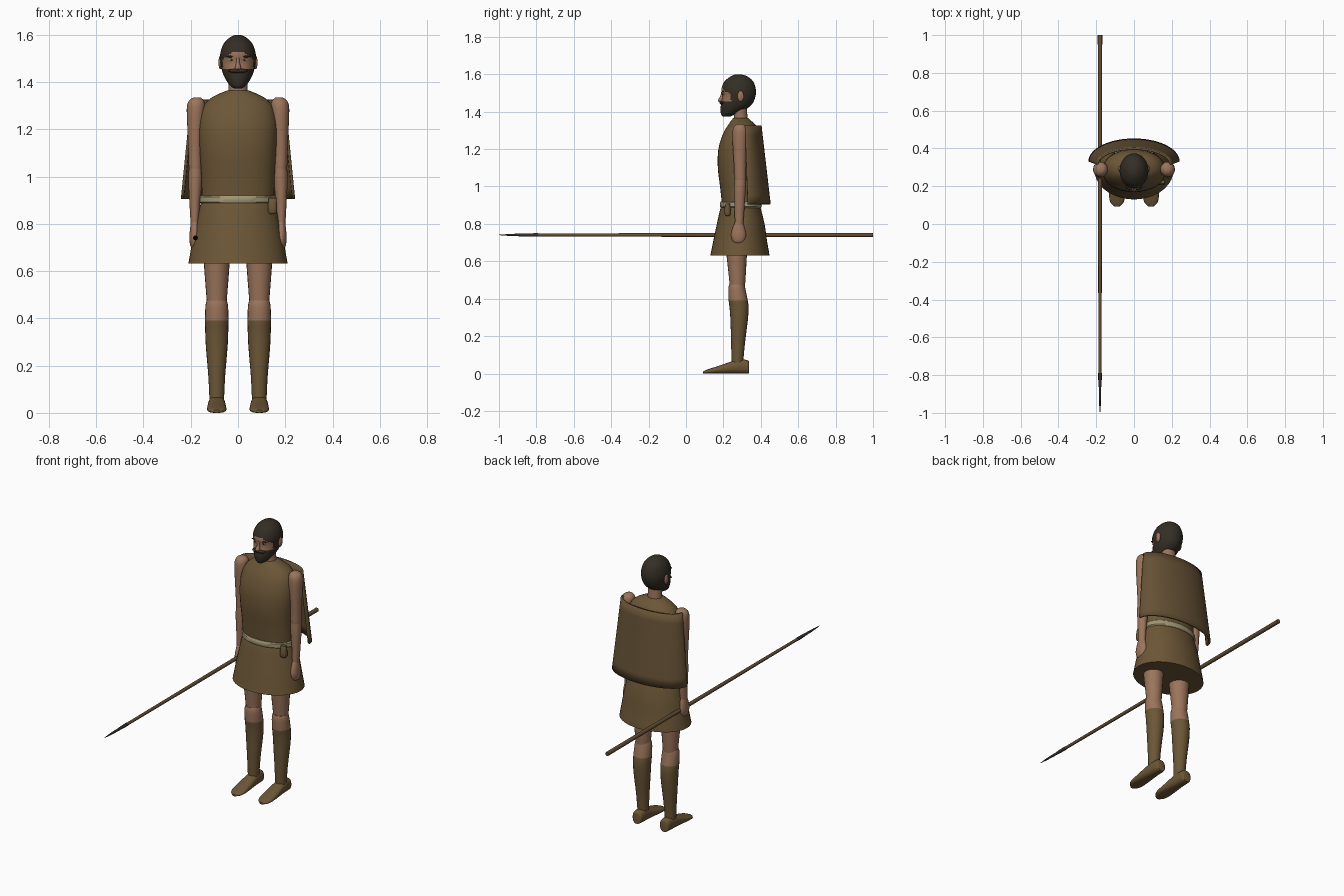
import bpy, bmesh, math
from mathutils import Vector


def mat(name, *rgb):
    m = bpy.data.materials.new(name)
    m.diffuse_color = (*rgb, 1)
    return m


CLOTH = mat("brown cloth", 0.150, 0.094, 0.038)
CLOAK = mat("cloak brown", 0.132, 0.084, 0.036)
SKIN = mat("skin", 0.33, 0.175, 0.105)
HAIR = mat("dark hair", 0.034, 0.027, 0.018)
BELT = mat("pale belt", 0.36, 0.31, 0.175)
WOOD = mat("spear wood", 0.125, 0.075, 0.036)
IRON = mat("dark iron", 0.035, 0.030, 0.025)
EYE = mat("eye white", 0.55, 0.50, 0.42)


def finish(name, bm, mats, rule=None, angle=40):
    bmesh.ops.recalc_face_normals(bm, faces=bm.faces)
    if rule:
        for f in bm.faces:
            f.material_index = rule(f.calc_center_median())
    me = bpy.data.meshes.new(name)
    bm.to_mesh(me)
    bm.free()
    for m in mats:
        me.materials.append(m)
    ob = bpy.data.objects.new(name, me)
    bpy.context.collection.objects.link(ob)
    bpy.ops.object.select_all(action='DESELECT')
    ob.select_set(True)
    bpy.context.view_layer.objects.active = ob
    bpy.ops.object.shade_smooth_by_angle(angle=math.radians(angle))
    return ob


def spline(rows, sub):
    """Catmull-Rom resampling of ring parameters."""
    out = []
    for i in range(len(rows) - 1):
        p0, p1 = rows[max(i - 1, 0)], rows[i]
        p2, p3 = rows[i + 1], rows[min(i + 2, len(rows) - 1)]
        for k in range(sub):
            t = k / sub
            out.append([b + 0.5 * t * (c - a + t * (2*a - 5*b + 4*c - d + t * (3*(b - c) + d - a)))
                        for a, b, c, d in zip(p0, p1, p2, p3)])
    return out + [list(rows[-1])]


def loft(name, rows, mats, seg=20, sub=3, power=2.0, axis='z', rule=None):
    """Rings: (position, centre a, centre b, radius a, radius b)."""
    bm = bmesh.new()
    rings = []
    for p, ca, cb, ra, rb in spline(rows, sub):
        ring = []
        for i in range(seg):
            t = 2 * math.pi * i / seg
            c, s = math.cos(t), math.sin(t)
            a = ca + ra * math.copysign(abs(c) ** (2 / power), c)
            b = cb + rb * math.copysign(abs(s) ** (2 / power), s)
            ring.append(bm.verts.new((a, b, p) if axis == 'z' else (a, p, b)))
        rings.append(ring)
    for r, q in zip(rings, rings[1:]):
        for i in range(seg):
            j = (i + 1) % seg
            bm.faces.new((r[i], r[j], q[j], q[i]))
    bm.faces.new(rings[0])
    bm.faces.new(rings[-1])
    return finish(name, bm, mats, rule)


def body(name, rows, mats, **kw):
    """Centred rings: (z, half width, front y, back y)."""
    return loft(name, [(z, 0, (f + b) / 2, w, (b - f) / 2) for z, w, f, b in rows], mats, **kw)


def ball(name, loc, size, m):
    bm = bmesh.new()
    bmesh.ops.create_uvsphere(bm, u_segments=14, v_segments=10, radius=1)
    for v in bm.verts:
        v.co = Vector(a * s + o for a, s, o in zip(v.co, size, loc))
    return finish(name, bm, [m])


# Tunic, skirt and belt
body("tunic", [(0.88, 0.153, 0.195, 0.385), (1.0, 0.156, 0.182, 0.388), (1.1, 0.162, 0.170, 0.39),
               (1.2, 0.167, 0.173, 0.395), (1.28, 0.155, 0.197, 0.39), (1.325, 0.125, 0.223, 0.375),
               (1.35, 0.082, 0.240, 0.35), (1.365, 0.045, 0.252, 0.335)], [CLOTH], seg=36, power=2.15)
body("skirt", [(0.905, 0.150, 0.195, 0.39), (0.88, 0.160, 0.183, 0.40), (0.80, 0.178, 0.165, 0.42),
               (0.71, 0.196, 0.146, 0.433), (0.66, 0.205, 0.136, 0.442), (0.632, 0.21, 0.130, 0.446)],
     [CLOTH], seg=36)
body("belt", [(0.886, 0.157, 0.187, 0.40), (0.892, 0.163, 0.182, 0.404), (0.914, 0.162, 0.182, 0.402),
              (0.920, 0.156, 0.187, 0.398)], [BELT], seg=36, sub=1)
loft("pouch", [(0.842, 0.145, 0.222, 0.012, 0.010), (0.852, 0.146, 0.222, 0.019, 0.016),
               (0.89, 0.146, 0.222, 0.018, 0.015), (0.91, 0.146, 0.224, 0.017, 0.010)],
     [CLOTH], seg=16, sub=2, power=3)

# Cloak hanging from the shoulders
bm = bmesh.new()
grid = []
for r in range(9):
    k = r / 8
    z = 1.325 - 0.42 * k
    w, y0, d = 0.194 + 0.042 * k, 0.315 + 0.015 * k, 0.083 + 0.034 * k
    grid.append([bm.verts.new((w * math.sin(t), y0 + d * math.cos(t), z))
                 for t in (math.pi * (i / 28 - 0.5) for i in range(29))])
for a, b in zip(grid, grid[1:]):
    for i in range(28):
        bm.faces.new((a[i], a[i + 1], b[i + 1], b[i]))
cloak = finish("cloak", bm, [CLOAK])
mod = cloak.modifiers.new("thickness", 'SOLIDIFY')
mod.thickness = 0.012
mod.offset = 0

# Neck and head with hair, beard and face opening
loft("neck", [(1.33, 0, 0.292, 0.046, 0.04), (1.38, 0, 0.292, 0.040, 0.036),
              (1.44, 0, 0.285, 0.042, 0.038)], [SKIN])
body("head", [(1.373, 0.016, 0.197, 0.235), (1.385, 0.033, 0.188, 0.262), (1.41, 0.051, 0.184, 0.315),
              (1.44, 0.065, 0.187, 0.353), (1.48, 0.074, 0.194, 0.371), (1.52, 0.075, 0.189, 0.373),
              (1.56, 0.062, 0.205, 0.360), (1.585, 0.040, 0.233, 0.334), (1.597, 0.019, 0.258, 0.305),
              (1.60, 0.003, 0.278, 0.284)], [HAIR, SKIN], seg=48, sub=5,
     rule=lambda c: int(c.y < 0.265 and abs(c.x) < 0.064 and 1.458 < c.z < 1.53 - 9 * c.x ** 2))
loft("nose", [(1.452, 0, 0.186, 0.009, 0.008), (1.460, 0, 0.184, 0.013, 0.014),
              (1.485, 0, 0.193, 0.007, 0.009), (1.515, 0, 0.196, 0.006, 0.006)], [SKIN], seg=12)
ball("moustache", (0, 0.194, 1.448), (0.042, 0.016, 0.010), HAIR)
for s, side in ((-1, "right"), (1, "left")):
    ball(side + "_ear", (s * 0.074, 0.292, 1.483), (0.009, 0.017, 0.029), SKIN)
    ball(side + "_eye", (s * 0.028, 0.201, 1.494), (0.012, 0.004, 0.005), EYE)
    ball(side + "_pupil", (s * 0.028, 0.198, 1.494), (0.005, 0.003, 0.005), HAIR)
    ball(side + "_brow", (s * 0.029, 0.199, 1.508), (0.020, 0.006, 0.004), HAIR)

    # Arms
    def limb(name, rows, mats, **kw):
        return loft(side + name, [(z, s * x, y, a, b) for z, x, y, a, b in rows], mats, **kw)

    limb("_upper_arm", [(1.025, 0.18, 0.29, 0.024, 0.026), (1.035, 0.18, 0.29, 0.028, 0.031),
                        (1.1, 0.181, 0.289, 0.029, 0.032), (1.2, 0.18, 0.288, 0.034, 0.037),
                        (1.285, 0.178, 0.289, 0.039, 0.041), (1.32, 0.176, 0.29, 0.033, 0.034),
                        (1.335, 0.174, 0.29, 0.015, 0.016)], [SKIN])
    limb("_forearm", [(0.79, 0.183, 0.283, 0.017, 0.022), (0.88, 0.183, 0.286, 0.022, 0.026),
                      (0.98, 0.181, 0.288, 0.029, 0.031), (1.035, 0.18, 0.29, 0.028, 0.031)], [SKIN])
    limb("_hand", [(0.695, 0.183, 0.281, 0.009, 0.016), (0.705, 0.183, 0.281, 0.018, 0.030),
                   (0.735, 0.183, 0.281, 0.023, 0.040), (0.77, 0.183, 0.281, 0.021, 0.035),
                   (0.81, 0.183, 0.283, 0.016, 0.021)], [SKIN])

    # Legs: bare thighs, and shins with tall stockings
    limb("_thigh", [(0.46, 0.09, 0.275, 0.041, 0.040), (0.52, 0.09, 0.274, 0.046, 0.045),
                    (0.64, 0.09, 0.271, 0.055, 0.055), (0.72, 0.09, 0.271, 0.058, 0.06)], [SKIN])
    limb("_shin", [(0.06, 0.09, 0.275, 0.031, 0.031), (0.16, 0.09, 0.278, 0.036, 0.037),
                   (0.28, 0.09, 0.284, 0.046, 0.046), (0.35, 0.09, 0.284, 0.049, 0.051),
                   (0.39, 0.09, 0.279, 0.050, 0.051), (0.45, 0.09, 0.272, 0.048, 0.046),
                   (0.475, 0.09, 0.272, 0.043, 0.041)], [CLOTH, SKIN], sub=4,
         rule=lambda c: int(c.z > 0.39))
    # Shoes, lofted from heel to toe
    loft(side + "_shoe", [(y, s * 0.09, h / 2, w, h / 2) for y, w, h in
                          ((0.338, 0.022, 0.060), (0.328, 0.030, 0.072), (0.28, 0.034, 0.075),
                           (0.24, 0.037, 0.064), (0.19, 0.040, 0.046), (0.14, 0.041, 0.030),
                           (0.11, 0.032, 0.020), (0.092, 0.012, 0.012))],
         [CLOTH], axis='y', power=2.5)

# Spear: tapering shaft and slim leaf-shaped head
loft("spear_shaft", [(1.0, -0.18, 0.741, 0.012, 0.012), (-0.1, -0.18, 0.741, 0.010, 0.010),
                     (-0.82, -0.18, 0.741, 0.008, 0.008)], [WOOD], seg=14, sub=1, axis='y')
loft("spear_head", [(-0.79, -0.18, 0.741, 0.010, 0.010), (-0.84, -0.18, 0.741, 0.009, 0.009),
                    (-0.87, -0.18, 0.741, 0.006, 0.008), (-0.91, -0.18, 0.741, 0.006, 0.007),
                    (-0.95, -0.18, 0.741, 0.005, 0.005), (-1.0, -0.18, 0.741, 0.001, 0.001)],
     [IRON], seg=10, sub=1, axis='y')
